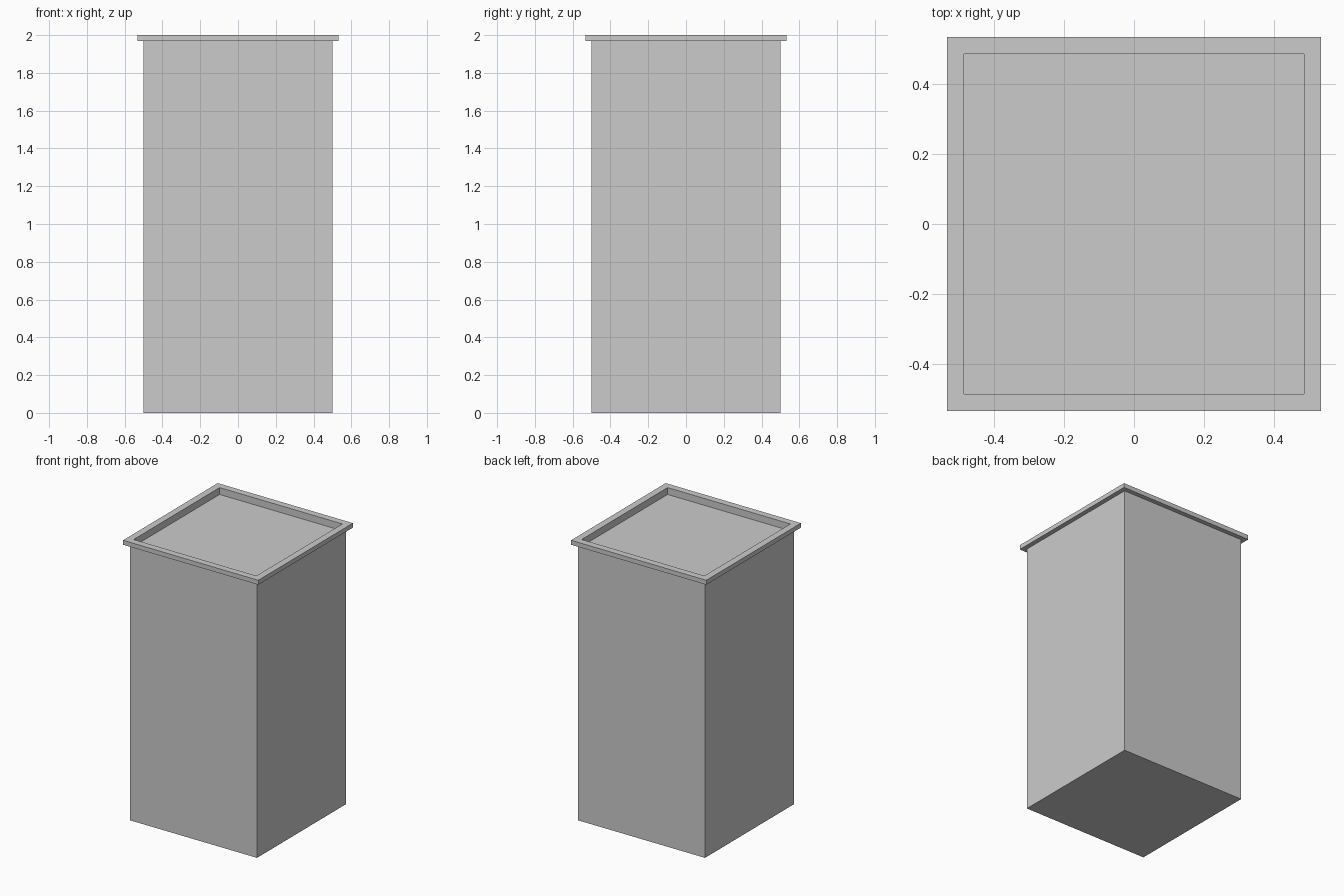
import bpy, bmesh

if "Cube" in bpy.data.objects:
    bpy.data.objects.remove(bpy.data.objects["Cube"])


def square_lathe(name, profile, closed=False):
    """Sweep a (half width, height) profile around a square plan."""
    bm = bmesh.new()
    rings = [[bm.verts.new((sx * r, sy * r, z))
              for sx, sy in ((-1, -1), (1, -1), (1, 1), (-1, 1))]
             for r, z in profile]
    pairs = list(zip(rings, rings[1:]))
    if closed:
        pairs.append((rings[-1], rings[0]))
    else:
        bm.faces.new(rings[0])
        bm.faces.new(rings[-1])
    for a, b in pairs:
        for i in range(4):
            j = (i + 1) % 4
            bm.faces.new((a[i], a[j], b[j], b[i]))
    bmesh.ops.recalc_face_normals(bm, faces=bm.faces)
    mesh = bpy.data.meshes.new(name)
    bm.to_mesh(mesh)
    bm.free()
    obj = bpy.data.objects.new(name, mesh)
    bpy.context.collection.objects.link(obj)
    return obj


BODY, RIM, INNER = 0.5, 0.533, 0.484
RIM_BASE, TOP, FLOOR = 1.968, 2.0, 1.951

# tall square body, rim flange and recessed top panel in one continuous shell
square_lathe("planter_body", [
    (BODY, 0), (BODY, RIM_BASE),        # outer walls
    (RIM, RIM_BASE), (RIM, TOP),        # overhanging rim
    (INNER, TOP), (INNER, FLOOR),       # recess walls, capped by the panel
])
